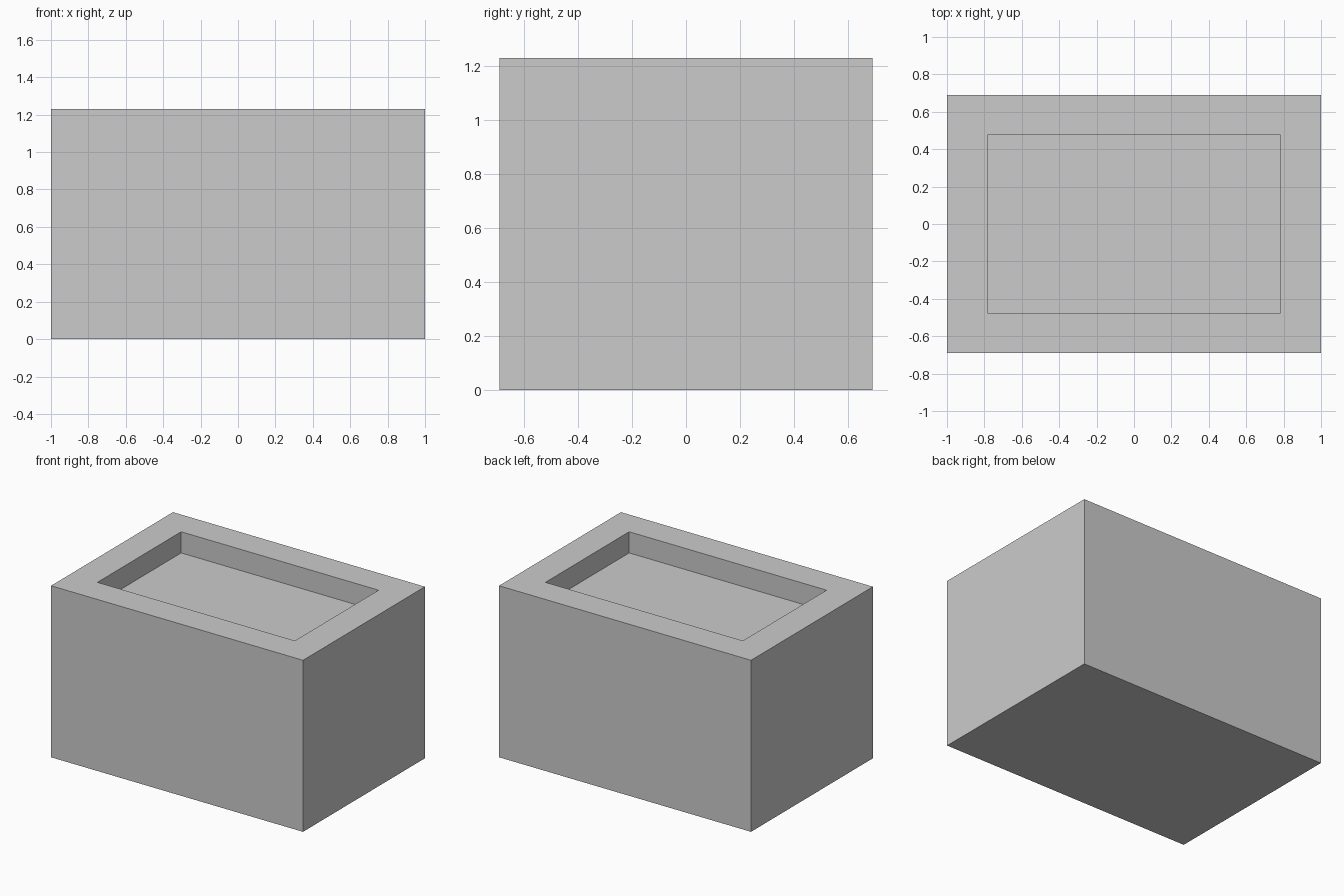
import bpy
import bmesh

if "Cube" in bpy.data.objects:
    bpy.data.objects.remove(bpy.data.objects["Cube"])

WIDTH, DEPTH, HEIGHT = 2.0, 1.382, 1.231
RIM, RECESS = 0.306, 0.152

# Solid block standing on the ground
bm = bmesh.new()
bmesh.ops.create_cube(bm, size=1)
for v in bm.verts:
    v.co = (v.co.x * WIDTH, v.co.y * DEPTH, (v.co.z + 0.5) * HEIGHT)
bm.normal_update()

# Rectangular pocket sunk into the top face
top = max(bm.faces, key=lambda f: f.calc_center_median().z)
bmesh.ops.inset_region(bm, faces=[top], thickness=RIM)
walls = bmesh.ops.inset_region(bm, faces=[top], thickness=0)
for v in top.verts:
    v.co.z = HEIGHT - RECESS
bmesh.ops.recalc_face_normals(bm, faces=bm.faces)

mesh = bpy.data.meshes.new("recessed_block")
bm.to_mesh(mesh)
bm.free()
block = bpy.data.objects.new("recessed_block", mesh)
bpy.context.collection.objects.link(block)
